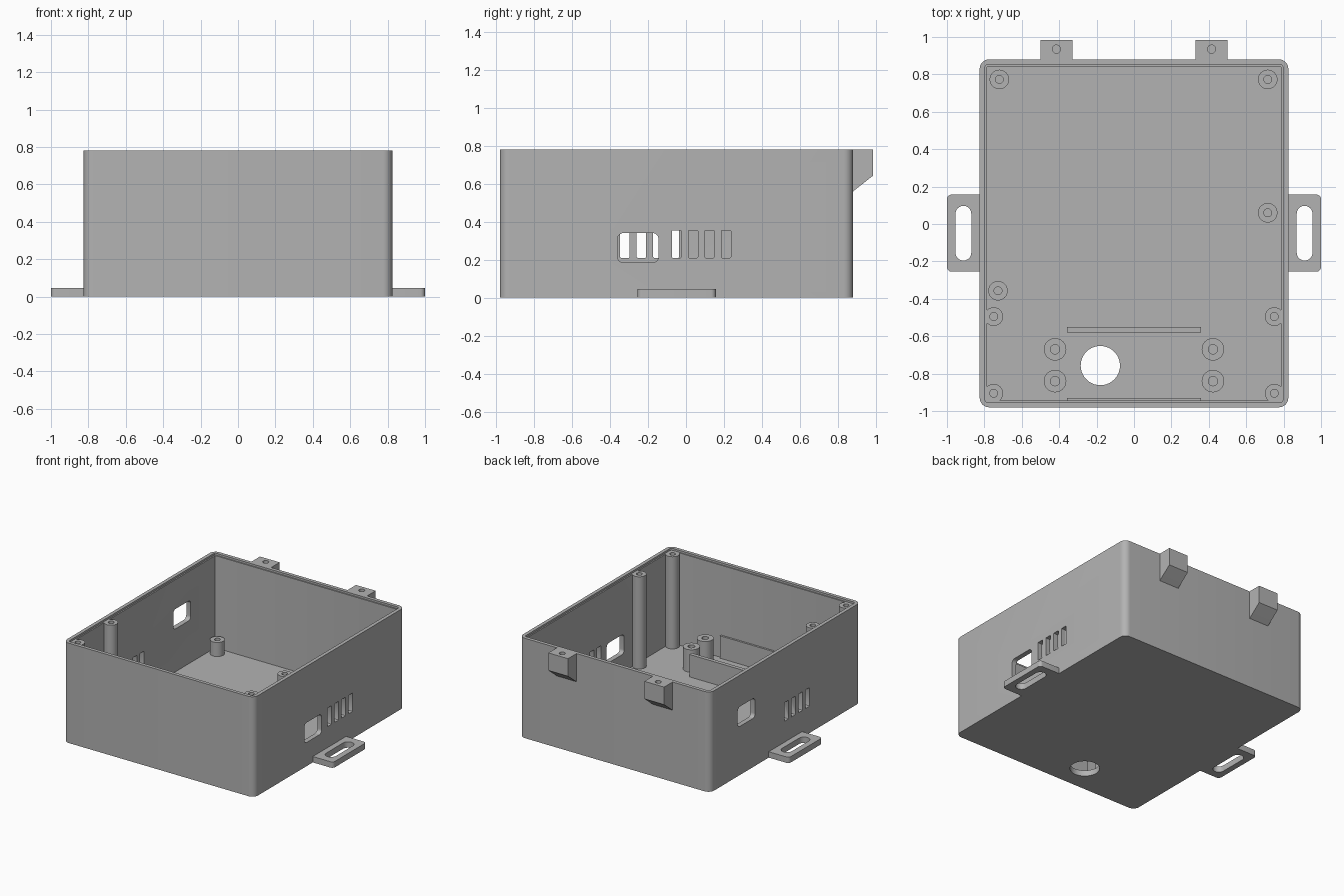
import bpy
import bmesh
from math import cos, sin, pi, radians
from mathutils import Vector

if "Cube" in bpy.data.objects:
    bpy.data.objects.remove(bpy.data.objects["Cube"])

grey = bpy.data.materials.new("plain grey")
grey.use_nodes = True
colour = (0.45, 0.45, 0.45, 1)
grey.diffuse_color = colour
grey.node_tree.nodes["Principled BSDF"].inputs["Base Color"].default_value = colour


def finish(name, bm):
    bmesh.ops.recalc_face_normals(bm, faces=bm.faces)
    mesh = bpy.data.meshes.new(name)
    bm.to_mesh(mesh)
    bm.free()
    mesh.materials.append(grey)
    obj = bpy.data.objects.new(name, mesh)
    bpy.context.collection.objects.link(obj)
    return obj


def activate(obj):
    bpy.ops.object.select_all(action="DESELECT")
    obj.select_set(True)
    bpy.context.view_layer.objects.active = obj


def smooth(obj):
    activate(obj)
    bpy.ops.object.shade_smooth_by_angle(angle=radians(30))


def rounded(u0, u1, v0, v1, r, steps=8):
    """Outline of a rectangle with round corners."""
    pts = []
    centres = [(u1 - r, v1 - r), (u0 + r, v1 - r), (u0 + r, v0 + r), (u1 - r, v0 + r)]
    for quarter, (cu, cv) in enumerate(centres):
        for i in range(steps + 1):
            a = (quarter + i / steps) * pi / 2
            pts.append((cu + r * cos(a), cv + r * sin(a)))
    return pts


def prism(name, outline, a, b, axis="z"):
    """Extrude an outline along z (outline in x, y) or along x (outline in y, z)."""
    bm = bmesh.new()

    def place(u, v, w):
        return (u, v, w) if axis == "z" else (w, u, v)

    face = bm.faces.new([bm.verts.new(place(u, v, a)) for u, v in outline])
    new = bmesh.ops.extrude_face_region(bm, geom=[face])["geom"]
    verts = [g for g in new if isinstance(g, bmesh.types.BMVert)]
    bmesh.ops.translate(bm, verts=verts, vec=Vector(place(0, 0, b - a)))
    return finish(name, bm)


def block(name, x0, x1, y0, y1, z0, z1):
    return prism(name, [(x0, y0), (x1, y0), (x1, y1), (x0, y1)], z0, z1)


def circle(x, y, r, n=40):
    return [(x + r * cos(2 * pi * i / n), y + r * sin(2 * pi * i / n)) for i in range(n)]


def cut(obj, *cutters):
    for cutter in cutters:
        mod = obj.modifiers.new("cut", "BOOLEAN")
        mod.operation = "DIFFERENCE"
        mod.solver = "EXACT"
        mod.object = cutter
        activate(obj)
        bpy.ops.object.modifier_apply(modifier=mod.name)
        bpy.data.objects.remove(cutter)


def boss(name, x, y, r, bore, top, depth):
    """Round post with a blind screw hole, turned from a profile."""
    bm = bmesh.new()
    profile = [(0, 0.02), (r, 0.02), (r, top), (bore, top), (bore, top - depth), (0, top - depth)]
    verts = [bm.verts.new((x + u, y, z)) for u, z in profile]
    edges = [bm.edges.new(pair) for pair in zip(verts, verts[1:])]
    bmesh.ops.spin(bm, geom=verts + edges, cent=(x, y, 0), axis=(0, 0, 1),
                   angle=2 * pi, steps=32, use_duplicate=False)
    bmesh.ops.remove_doubles(bm, verts=bm.verts, dist=0.0001)
    smooth(finish(name, bm))


HEIGHT, FLOOR, LEDGE = 0.78, 0.045, 0.765

# Open case: outer shell, cavity, lid ledge and floor hole
case = prism("case", rounded(-0.825, 0.825, -0.98, 0.88, 0.05), 0, HEIGHT)
cut(case,
    prism("cavity", rounded(-0.787, 0.787, -0.945, 0.843, 0.01, 3), FLOOR, 1),
    prism("ledge", rounded(-0.797, 0.797, -0.953, 0.852, 0.015, 3), LEDGE, 1),
    prism("floor_hole", circle(-0.18, -0.757, 0.105), -0.1, 0.2))

# Side windows and vent slots
for side, window, first_vent in ((1, (-0.36, -0.145, 0.185, 0.34), -0.05),
                                 (-1, (0.325, 0.54, 0.38, 0.535), -0.322)):
    span = sorted((side * 0.7, side * 0.9))
    cut(case, prism("window", rounded(*window, 0.03), *span, axis="x"))
    for i in range(4):
        y = first_vent + i * 0.087
        slot = rounded(y - 0.025, y + 0.025, 0.21, 0.355, 0.005, 2)
        cut(case, prism("vent", slot, *span, axis="x"))
smooth(case)

for side, label in ((1, "left"), (-1, "right")):
    # Slotted mounting tabs
    x0, x1 = sorted((side * 0.80, side * 1.0))
    tab = prism(label + "_mounting_tab", rounded(x0, x1, -0.255, 0.157, 0.025), 0, 0.046)
    s0, s1 = sorted((side * 0.87, side * 0.954))
    cut(tab, prism("slot", rounded(s0, s1, -0.195, 0.097, 0.0415), -0.1, 0.2))
    smooth(tab)

    # Wedge lugs on the back rim
    l0, l1 = sorted((side * 0.33, side * 0.50))
    wedge = [(0.87, 0.553), (0.88, 0.56), (0.985, 0.643), (0.985, HEIGHT), (0.87, HEIGHT)]
    lug = prism(label + "_rear_lug", wedge, l0, l1, axis="x")
    cut(lug, prism("lug_bore", circle(side * 0.415, 0.935, 0.022, 24), 0.68, 1))
    smooth(lug)

    # Tall lid posts and low front bosses
    for y, where in ((-0.905, "front"), (-0.495, "middle")):
        boss(f"{label}_{where}_lid_post", side * 0.75, y, 0.05, 0.021, LEDGE, 0.2)
    for y, where in ((-0.84, "front"), (-0.67, "rear")):
        boss(f"{label}_{where}_bracket_boss", side * 0.422, y, 0.06, 0.025, 0.22, 0.12)

# Short board standoffs
for x, y in ((-0.72, 0.773), (0.715, 0.773), (0.715, 0.06), (-0.727, -0.357)):
    boss("board_standoff", x, y, 0.052, 0.021, 0.155, 0.09)

# Upright ribs across the floor
block("inner_rib", -0.357, 0.357, -0.58, -0.55, 0.03, 0.22)
block("front_rib", -0.357, 0.357, -0.96, -0.93, 0.03, 0.22)
